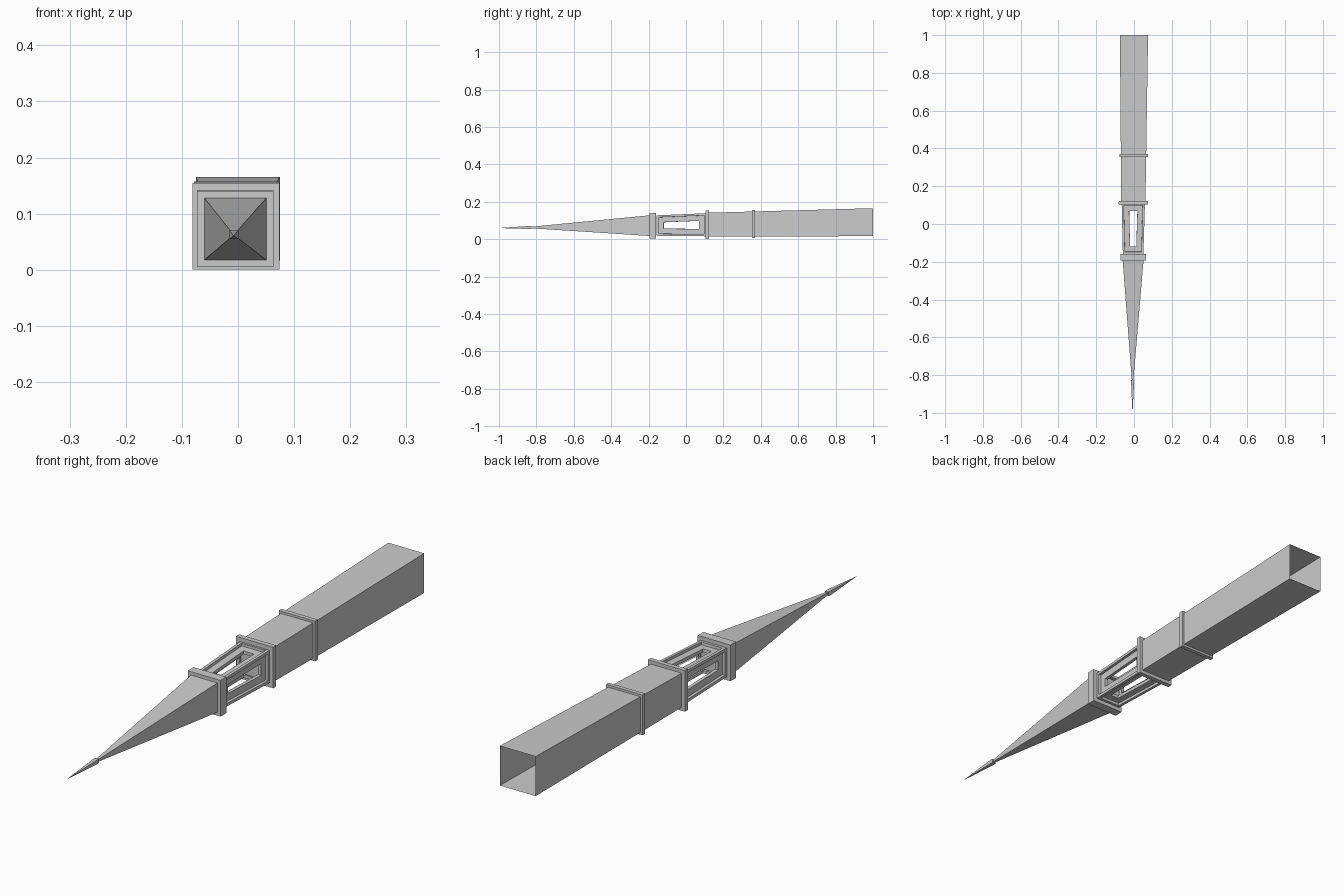
import bpy, bmesh

if "Cube" in bpy.data.objects:
    bpy.data.objects.remove(bpy.data.objects["Cube"])

# The spire lies along y; its axis drifts slightly in x and z
def axis(y):
    return -0.004 + 0.004 * y, 0.0757 + 0.0155 * y

def square_tube(name, profile, cap_start=True, cap_end=True, panels=False):
    """Square section swept through (y, half width) stations."""
    bm = bmesh.new()
    rings = []
    for y, h in profile:
        cx, cz = axis(y)
        rings.append([bm.verts.new((cx + sx * h, y, cz + sz * h))
                      for sx, sz in ((-1, -1), (1, -1), (1, 1), (-1, 1))])
    sides = []
    for a, b in zip(rings, rings[1:]):
        for i in range(4):
            j = (i + 1) % 4
            sides.append(bm.faces.new((a[i], a[j], b[j], b[i])))
    if cap_start:
        bm.faces.new(rings[0][::-1])
    if cap_end:
        bm.faces.new(rings[-1])
    bmesh.ops.recalc_face_normals(bm, faces=bm.faces[:])
    if panels:
        # raised border, recessed panel, then a slot cut through each side
        for thick, depth in ((0.011, 0), (0.0005, -0.010), (0.027, 0), (0.0005, -0.012)):
            bmesh.ops.inset_individual(bm, faces=sides, thickness=thick,
                                       depth=depth, use_even_offset=True)
        bmesh.ops.delete(bm, geom=sides, context='FACES')
    me = bpy.data.meshes.new(name)
    bm.to_mesh(me)
    bm.free()
    ob = bpy.data.objects.new(name, me)
    bpy.context.collection.objects.link(ob)
    return ob

# Hollow shaft, open at the foot
square_tube("lower_shaft", [(0.36, 0.067), (1.0, 0.0745)], False, False)
square_tube("upper_shaft", [(0.11, 0.064), (0.36, 0.067)], False, False)

# Projecting bands
for name, y0, y1, h in (("lower_band", 0.354, 0.370, 0.0755),
                        ("middle_band", 0.104, 0.122, 0.0772),
                        ("upper_band", -0.194, -0.160, 0.068)):
    square_tube(name, [(y0, h), (y1, h)])

# Lantern with a slotted panel on each side
square_tube("lantern", [(-0.158, 0.0545), (0.108, 0.0615)], False, False, panels=True)

# Pointed roof and finial
square_tube("spire_roof", [(-0.835, 0.0035), (-0.19, 0.0555)])
square_tube("finial", [(-1.0, 0.0003), (-0.838, 0.008), (-0.826, 0.0075)])
